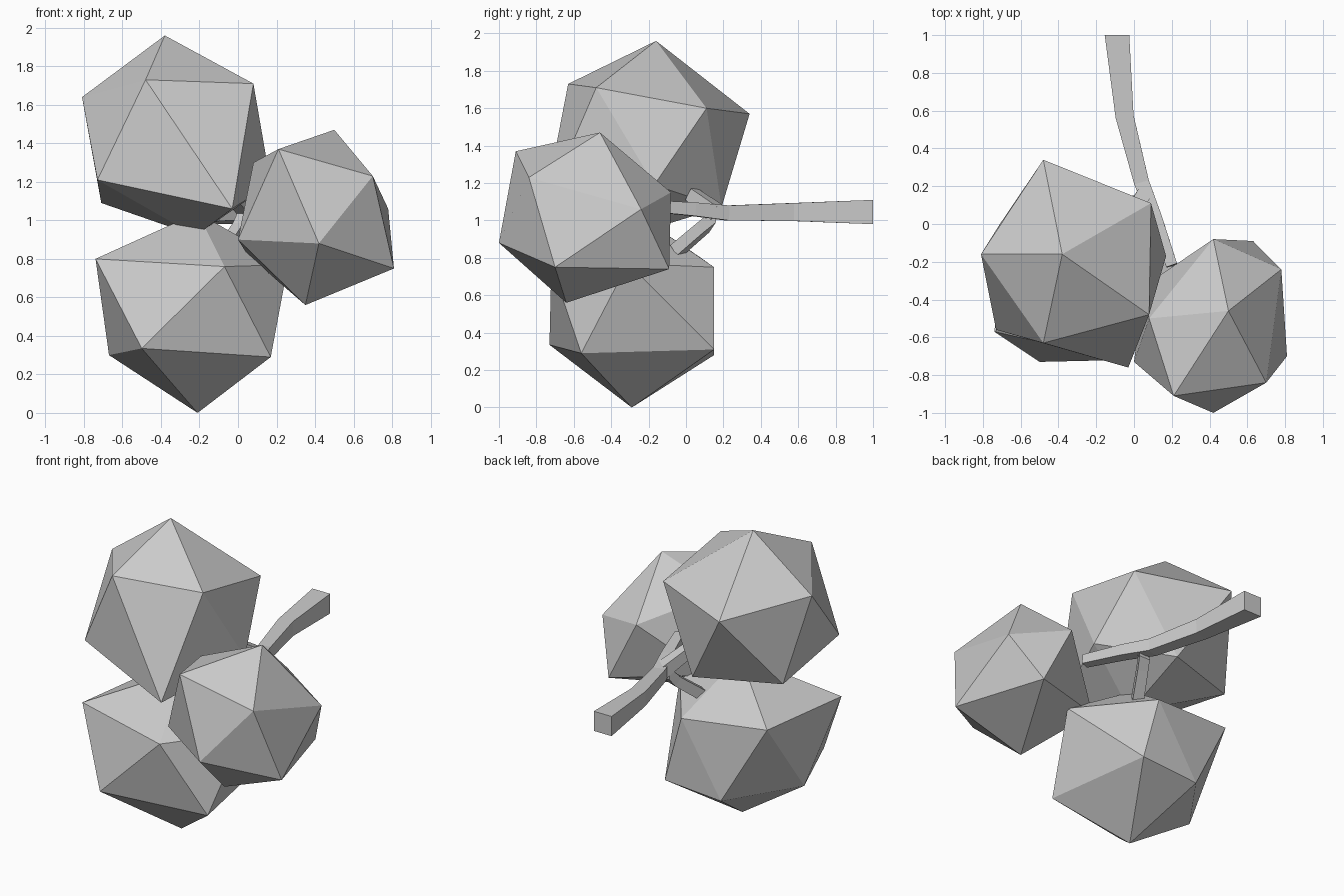
import bpy, bmesh
from mathutils import Vector

if "Cube" in bpy.data.objects:
    bpy.data.objects.remove(bpy.data.objects["Cube"])


def finish(bm, name):
    bmesh.ops.recalc_face_normals(bm, faces=bm.faces)
    mesh = bpy.data.meshes.new(name)
    bm.to_mesh(mesh)
    bm.free()
    ob = bpy.data.objects.new(name, mesh)
    bpy.context.collection.objects.link(ob)
    return ob


def berry(name, top, upper, lower, bottom):
    """Uneven 20-sided berry: two poles and two five-point rings."""
    bm = bmesh.new()
    t, b = bm.verts.new(top), bm.verts.new(bottom)
    u = [bm.verts.new(p) for p in upper]
    l = [bm.verts.new(p) for p in lower]
    bmesh.ops.convex_hull(bm, input=[t, b] + u + l)
    return finish(bm, name)


def twig(name, path):
    """Square twig swept along (point, half width) pairs."""
    bm = bmesh.new()
    pts = [Vector(p) for p, _ in path]
    rings = []
    for i, (_, h) in enumerate(path):
        d = pts[min(i + 1, len(pts) - 1)] - pts[max(i - 1, 0)]
        if i == 0 and len(path) > 2:
            d = Vector((0, -1, 0))          # cut end faces straight back
        side = d.cross(Vector((0, 0, 1))).normalized()
        up = side.cross(d).normalized()
        rings.append([bm.verts.new(pts[i] + side * h * a + up * h * b)
                      for a, b in ((-1, -1), (1, -1), (1, 1), (-1, 1))])
    for r, s in zip(rings, rings[1:]):
        for k in range(4):
            bm.faces.new((r[k], r[(k + 1) % 4], s[(k + 1) % 4], s[k]))
    bm.faces.new(rings[0])
    bm.faces.new(rings[-1])
    return finish(bm, name)


# Berries
berry("upper_berry", (-.38, -.16, 1.96),
      [(-.48, .34, 1.57), (-.81, -.16, 1.64), (-.48, -.63, 1.73),
       (.08, -.48, 1.71), (.09, .11, 1.60)],
      [(-.73, -.56, 1.21), (-.03, -.76, 1.06), (-.71, 0, 1.09),
       (-.18, .19, 1.07), (.17, -.17, 1.19)],
      (-.22, -.30, .92))
berry("lower_berry", (-.21, -.27, 1.04),
      [(-.74, -.57, .80), (-.07, -.72, .76), (.26, -.31, .77),
       (-.07, .15, .75), (-.65, .08, .80)],
      [(-.67, -.28, .30), (-.50, -.73, .335), (.17, -.56, .29),
       (.05, .15, .31), (-.36, .15, .28)],
      (-.21, -.29, 0))
berry("side_berry", (.50, -.46, 1.47),
      [(.21, -.91, 1.37), (.70, -.84, 1.23), (.78, -.24, 1.06),
       (.42, -.08, 1.15), (.08, -.50, 1.30)],
      [(0, -.73, .90), (.42, -1, .88), (.81, -.70, .75),
       (.63, -.09, .74), (.05, -.33, .82)],
      (.35, -.64, .56))

# Main stem and the two short twigs
twig("stem", [((-.09, 1, 1.045), .065), ((-.05, .57, 1.045), .048),
              ((.04, .22, 1.04), .04), ((.11, .04, 1.06), .036),
              ((.20, -.22, 1.08), .03)])
twig("upper_twig", [((.06, .17, 1.04), .04), ((-.03, .03, 1.14), .035)])
twig("lower_twig", [((.05, .16, 1.03), .04), ((.01, .09, .96), .032),
                    ((-.07, -.05, .84), .034)])
